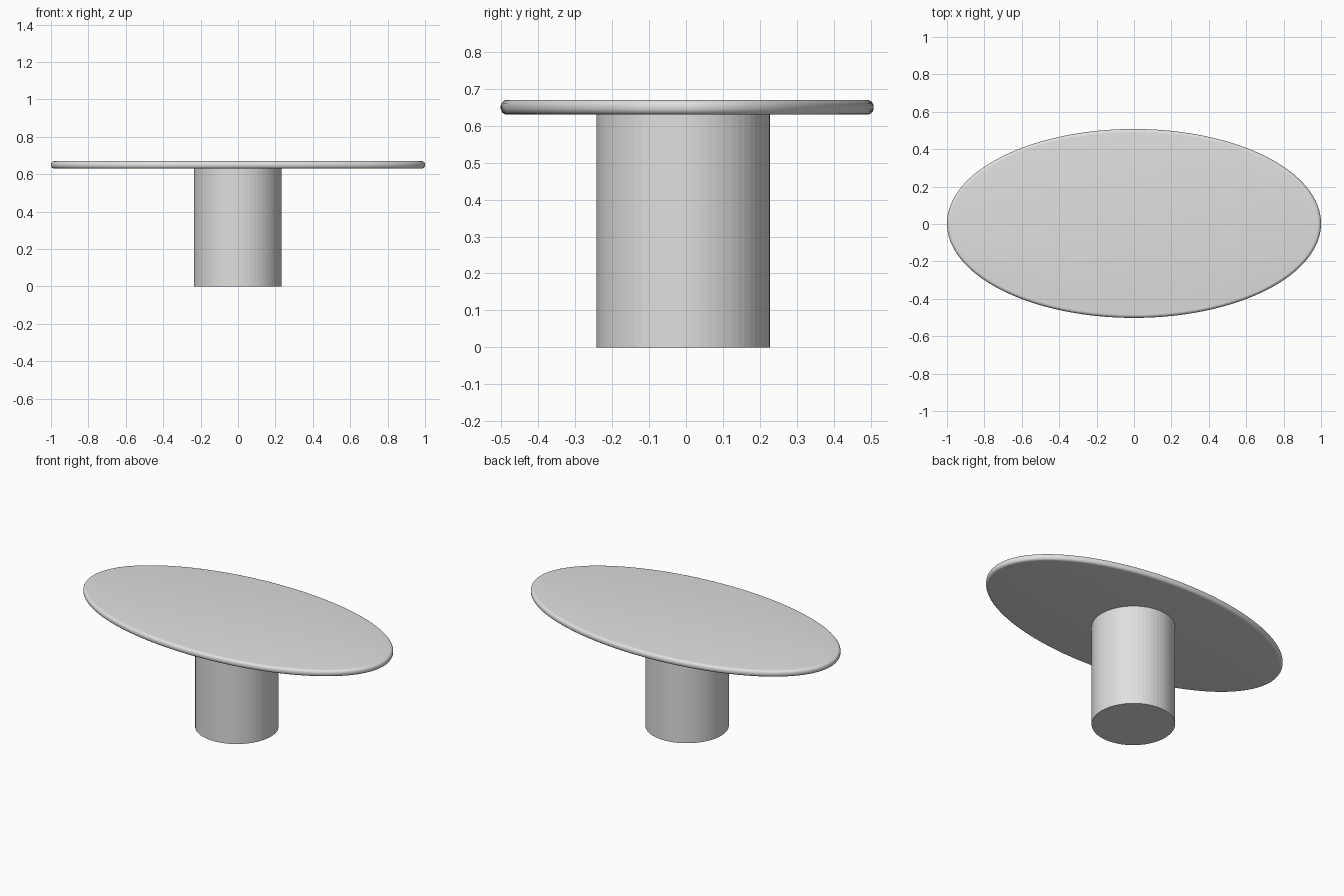
import bpy, bmesh, math

if "Cube" in bpy.data.objects:
    bpy.data.objects.remove(bpy.data.objects["Cube"])

grey = bpy.data.materials.new("warm light grey")
grey.diffuse_color = (0.75, 0.745, 0.73, 1.0)
grey.use_nodes = True
grey.node_tree.nodes["Principled BSDF"].inputs["Base Color"].default_value = grey.diffuse_color


def loft(name, rings, sides, center):
    """Stack ellipses given as (radius_x, radius_y, z) and cap both ends."""
    bm = bmesh.new()
    loops = []
    for rx, ry, z in rings:
        loops.append([bm.verts.new((rx * math.cos(2 * math.pi * i / sides),
                                    ry * math.sin(2 * math.pi * i / sides), z))
                      for i in range(sides)])
    for low, high in zip(loops, loops[1:]):
        for i in range(sides):
            j = (i + 1) % sides
            bm.faces.new((low[i], low[j], high[j], high[i]))
    bm.faces.new(loops[0][::-1])
    bm.faces.new(loops[-1])
    mesh = bpy.data.meshes.new(name)
    bm.to_mesh(mesh)
    bm.free()
    mesh.materials.append(grey)
    obj = bpy.data.objects.new(name, mesh)
    obj.location = (center[0], center[1], 0)
    bpy.context.collection.objects.link(obj)
    return obj


# Oval tabletop with a rounded rim
z0, z1, r, steps = 0.63, 0.67, 0.018, 6
rings = []
for base, start in ((z0 + r, -90), (z1 - r, 0)):
    for k in range(steps + 1):
        a = math.radians(start + 90 * k / steps)
        inset = r * (1 - math.cos(a))
        rings.append((1 - inset, 0.505 - inset, base + r * math.sin(a)))
top = loft("tabletop", rings, 128, (0, 0.003))
bpy.context.view_layer.objects.active = top
top.select_set(True)
bpy.ops.object.shade_smooth_by_angle(angle=math.radians(30))

# Faceted round pedestal
loft("pedestal", [(0.234, 0.235, 0.0), (0.234, 0.235, 0.632)], 64, (-0.002, -0.008))
